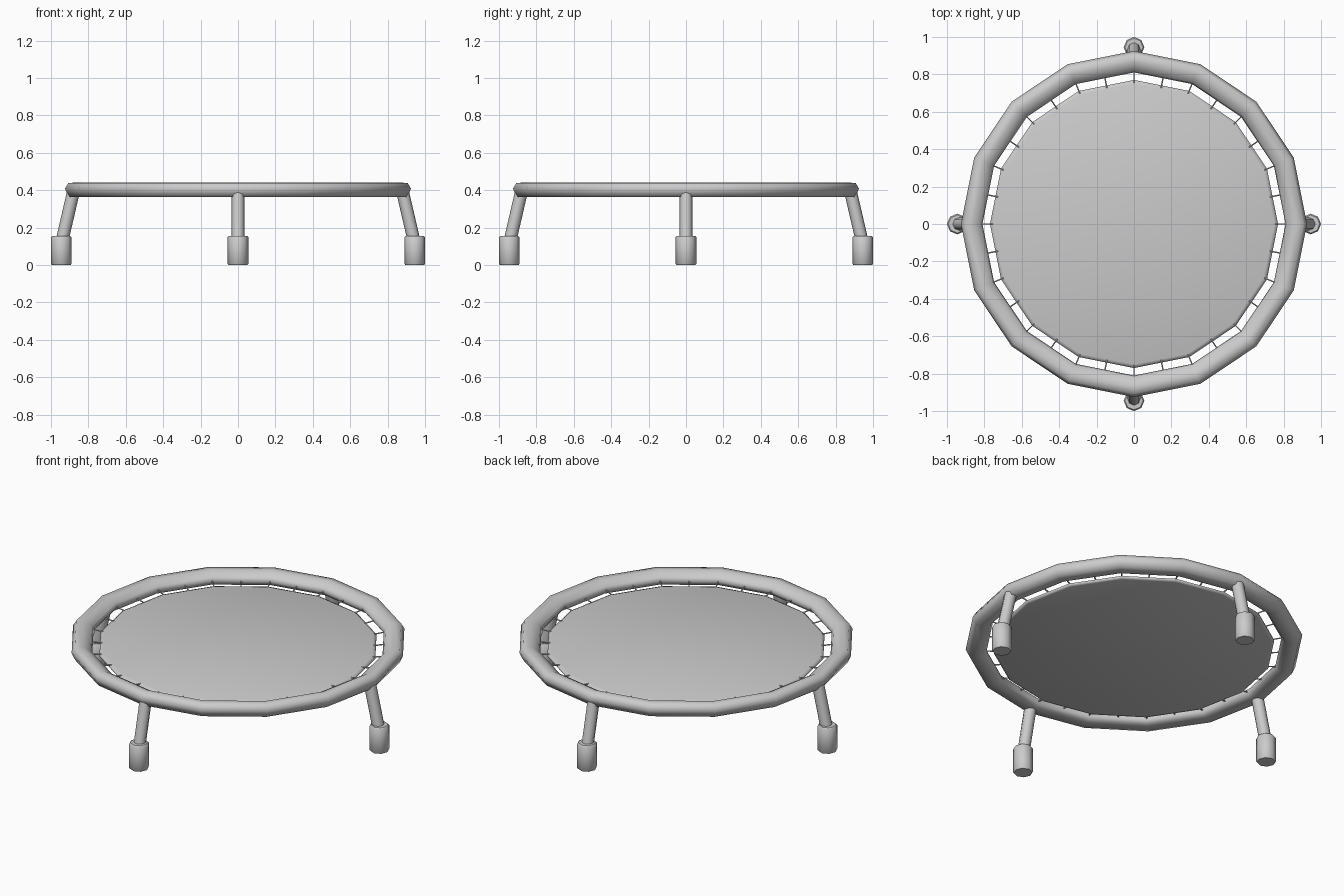
import bpy, bmesh, math
from mathutils import Vector

if "Cube" in bpy.data.objects:
    bpy.data.objects.remove(bpy.data.objects["Cube"])

SIDES = 16


def finish(bm, name, angle=50):
    bmesh.ops.recalc_face_normals(bm, faces=bm.faces)
    me = bpy.data.meshes.new(name)
    bm.to_mesh(me)
    bm.free()
    ob = bpy.data.objects.new(name, me)
    bpy.context.collection.objects.link(ob)
    bpy.ops.object.select_all(action='DESELECT')
    ob.select_set(True)
    bpy.context.view_layer.objects.active = ob
    bpy.ops.object.shade_smooth_by_angle(angle=math.radians(angle))
    return ob


def lathe(name, profile, sides, centre=(0, 0), closed=False, angle=50):
    """Revolve (radius, z) points; open profiles get end caps."""
    bm = bmesh.new()
    rings = []
    for i in range(sides):
        a = 2 * math.pi * i / sides
        rings.append([bm.verts.new((centre[0] + r * math.cos(a),
                                    centre[1] + r * math.sin(a), z)) for r, z in profile])
    n = len(profile)
    for i in range(sides):
        p, q = rings[i], rings[(i + 1) % sides]
        for j in range(n if closed else n - 1):
            k = (j + 1) % n
            bm.faces.new((p[j], q[j], q[k], p[k]))
    if not closed:
        bm.faces.new([r[0] for r in rings])
        bm.faces.new([r[-1] for r in rings])
    return finish(bm, name, angle)


def add_rod(bm, p, q, radius, sides):
    p, q = Vector(p), Vector(q)
    rot = (q - p).to_track_quat('Z', 'Y').to_matrix().to_4x4()
    rot.translation = (p + q) / 2
    bmesh.ops.create_cone(bm, cap_ends=True, segments=sides, radius1=radius,
                          radius2=radius, depth=(q - p).length, matrix=rot)


# Padded rim
lathe("rim", [(.925, .408), (.907, .438), (.865, .441), (.82, .415), (.81, .392),
              (.83, .366), (.905, .364)], SIDES, closed=True, angle=80)

# Jumping mat with a softened edge
lathe("mat", [(.755, .37), (.77, .375), (.77, .384), (.75, .391)], SIDES, angle=80)

# Springs between mat and rim
bm = bmesh.new()
for i in range(32):
    a = 2 * math.pi * i / 32
    c, s = math.cos(a), math.sin(a)
    k = 1 if i % 2 == 0 else math.cos(math.pi / SIDES)
    add_rod(bm, (.755 * k * c, .755 * k * s, .386), (.83 * k * c, .83 * k * s, .396), .004, 6)
finish(bm, "springs")

# Four splayed legs with rubber feet
for i, side in enumerate(("right", "back", "left", "front")):
    c, s = ((1, 0), (0, 1), (-1, 0), (0, -1))[i]
    bm = bmesh.new()
    add_rod(bm, (.878 * c, .878 * s, .40), (.943 * c, .943 * s, .12), .034, 8)
    finish(bm, side + "_leg")
    lathe(side + "_foot", [(.05, 0), (.055, .006), (.055, .148), (.048, .156)], 8,
          centre=(.945 * c, .945 * s))
